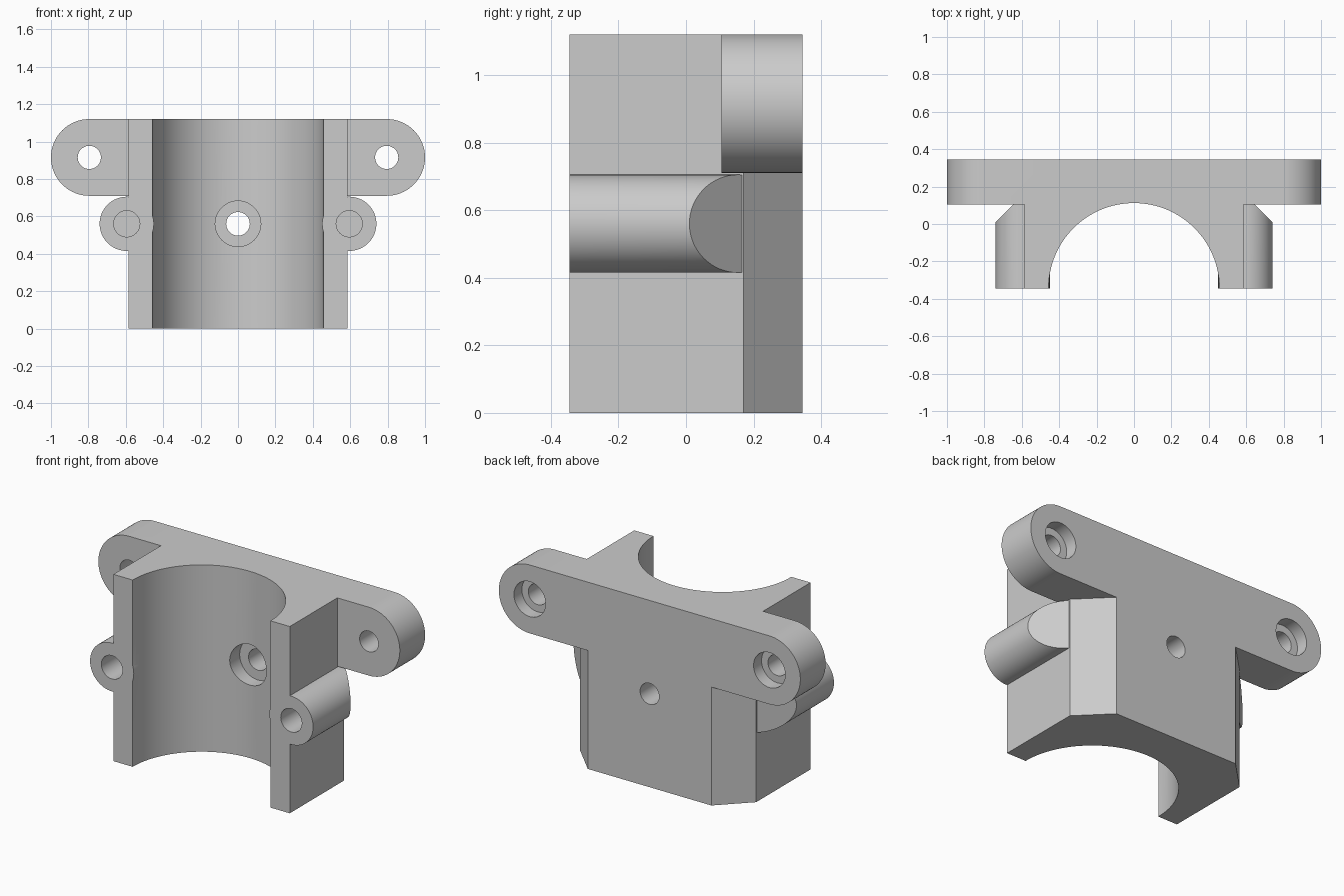
import bpy, bmesh, math
from mathutils import Vector

cube = bpy.data.objects.get("Cube")
if cube:
    bpy.data.objects.remove(cube, do_unlink=True)

grey = bpy.data.materials.new("plain grey")
grey.use_nodes = True
colour = (0.6, 0.6, 0.6, 1)
grey.diffuse_color = colour
grey.node_tree.nodes["Principled BSDF"].inputs["Base Color"].default_value = colour

FRONT, BACK, TOP = -0.345, 0.345, 1.12


def prism(name, points, start, end, axis, clip=None):
    """Extrude a flat outline along y or z, optionally trimmed by a plane."""
    def place(p, d):
        return (p[0], d, p[1]) if axis == "y" else (p[0], p[1], d)
    bm = bmesh.new()
    face = bm.faces.new([bm.verts.new(place(p, start)) for p in points])
    grown = bmesh.ops.extrude_face_region(bm, geom=[face])["geom"]
    shift = Vector(place((0, 0), end - start))
    bmesh.ops.translate(bm, vec=shift, verts=[g for g in grown if isinstance(g, bmesh.types.BMVert)])
    if clip:
        cut = bmesh.ops.bisect_plane(bm, geom=bm.verts[:] + bm.edges[:] + bm.faces[:],
                                     plane_co=clip[0], plane_no=clip[1], clear_outer=True)
        rim = [g for g in cut["geom_cut"] if isinstance(g, bmesh.types.BMEdge)]
        bmesh.ops.contextual_create(bm, geom=rim)
    bmesh.ops.recalc_face_normals(bm, faces=bm.faces)
    mesh = bpy.data.meshes.new(name)
    bm.to_mesh(mesh)
    bm.free()
    mesh.materials.append(grey)
    obj = bpy.data.objects.new(name, mesh)
    bpy.context.collection.objects.link(obj)
    return obj


def arc(cx, cy, r, a0=0.0, a1=360.0, n=64):
    full = a1 - a0 == 360
    angles = [math.radians(a0 + (a1 - a0) * i / n) for i in range(n if full else n + 1)]
    return [(cx + r * math.cos(a), cy + r * math.sin(a)) for a in angles]


def combine(target, tool, operation):
    mod = target.modifiers.new(operation, "BOOLEAN")
    mod.operation, mod.solver, mod.object = operation, "EXACT", tool
    bpy.ops.object.select_all(action="DESELECT")
    bpy.context.view_layer.objects.active = target
    target.select_set(True)
    bpy.ops.object.modifier_apply(modifier=mod.name)
    bpy.data.objects.remove(tool, do_unlink=True)


def drill(target, x, z, r, start, end):
    combine(target, prism("drill", arc(x, z, r, n=48), start, end, "y"), "DIFFERENCE")


# Main block with bevelled back corners
half = [(0.585, FRONT), (0.585, 0.17), (0.41, BACK)]
outline = half + [(-x, y) for x, y in reversed(half)]
bracket = prism("clamp_bracket", outline, 0, TOP, "z")

# Mounting plate with rounded ears
ear_x, ear_z, ear_r = 0.795, 0.915, 0.205
stadium = arc(ear_x, ear_z, ear_r, -90, 90, 48) + arc(-ear_x, ear_z, ear_r, 90, 270, 48)
combine(bracket, prism("plate", stadium, 0.105, BACK, "y"), "UNION")

# Half-round pipe channel
combine(bracket, prism("channel", arc(0, FRONT, 0.457, n=128), -0.1, TOP + 0.1, "z"), "DIFFERENCE")

# Side screw bosses, slanted at the back, with blind holes
for side in (1, -1):
    boss = prism("boss", arc(side * 0.595, 0.56, 0.145), FRONT, 0.34, "y",
                 clip=((side * 0.585, 0.165, 0), (side, 1, 0)))
    combine(bracket, boss, "UNION")
    drill(bracket, side * 0.595, 0.56, 0.07, FRONT - 0.1, -0.03)

    # Counterbored ear holes
    drill(bracket, side * ear_x, ear_z, 0.062, 0, 0.5)
    drill(bracket, side * ear_x, ear_z, 0.105, 0.27, 0.5)

# Central hole, recessed from the channel side
drill(bracket, 0, 0.56, 0.063, 0, 0.5)
drill(bracket, 0, 0.56, 0.122, -0.1, 0.19)

bpy.ops.object.select_all(action="DESELECT")
bracket.select_set(True)
bpy.context.view_layer.objects.active = bracket
bpy.ops.object.shade_smooth_by_angle(angle=math.radians(25))
